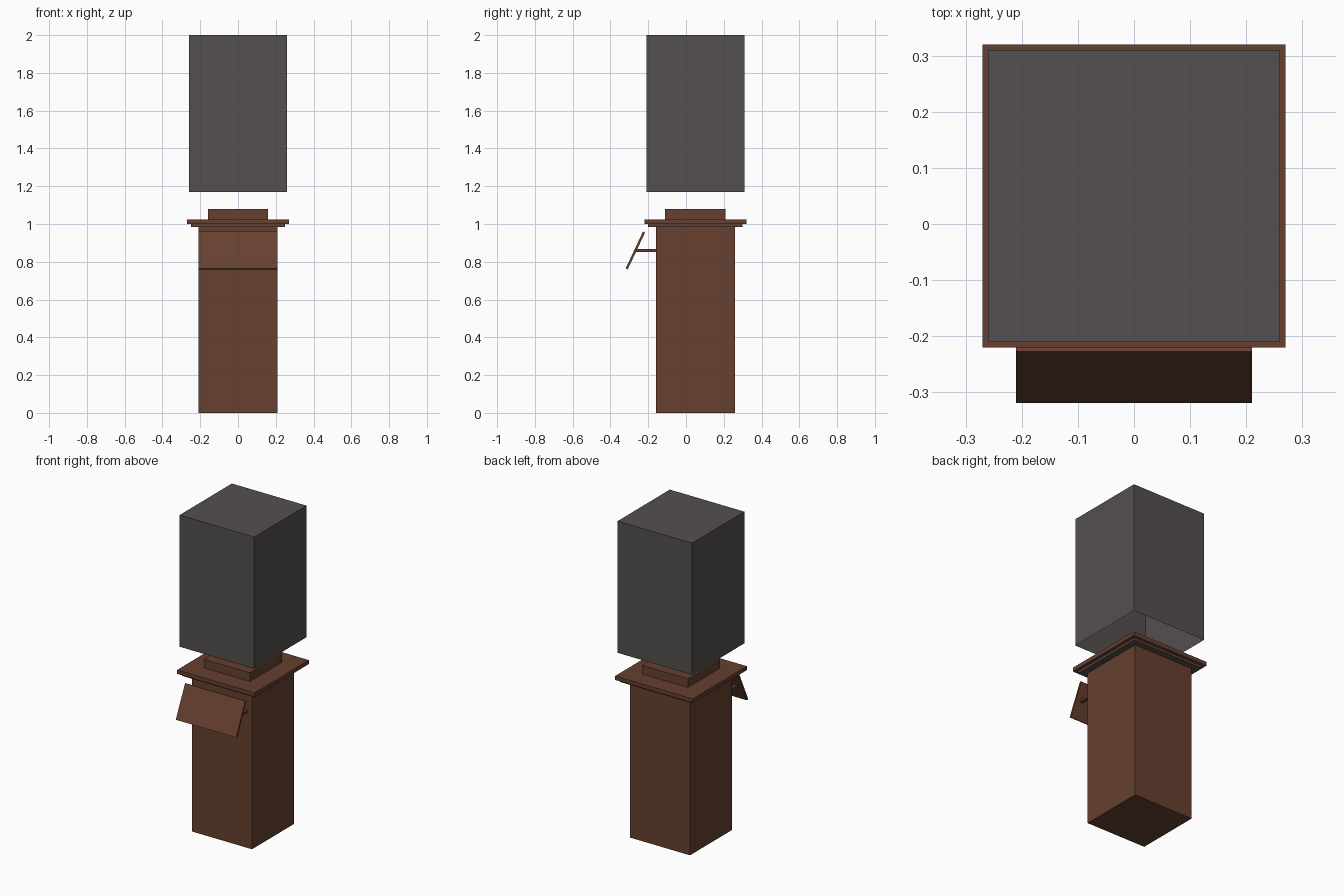
import bpy, bmesh, math
from mathutils import Matrix, Vector

if "Cube" in bpy.data.objects:
    bpy.data.objects.remove(bpy.data.objects["Cube"])


def material(name, rgb):
    m = bpy.data.materials.new(name)
    m.diffuse_color = (*rgb, 1)
    m.use_nodes = True
    m.node_tree.nodes["Principled BSDF"].inputs["Base Color"].default_value = m.diffuse_color
    return m


BROWN = material("brown wood", (0.133, 0.051, 0.029))
GREY = material("dark grey", (0.088, 0.080, 0.077))


def box(name, lo, hi, mats, open_bottom=False, grey_under=False, tilt=0.0):
    """Box between two corners, optionally tilted about x through its centre."""
    lo, hi = Vector(lo), Vector(hi)
    mid, size = (lo + hi) / 2, hi - lo
    bm = bmesh.new()
    bmesh.ops.create_cube(bm, size=1, matrix=Matrix.Diagonal((*size, 1)))
    bm.normal_update()
    under = [f for f in bm.faces if f.normal.z < -0.9]
    if grey_under:
        for f in under:
            f.material_index = 1
    if open_bottom:
        bmesh.ops.delete(bm, geom=under, context='FACES_ONLY')
    bmesh.ops.transform(bm, verts=bm.verts,
                        matrix=Matrix.Translation(mid) @ Matrix.Rotation(tilt, 4, 'X'))
    mesh = bpy.data.meshes.new(name)
    bm.to_mesh(mesh)
    bm.free()
    for m in mats:
        mesh.materials.append(m)
    ob = bpy.data.objects.new(name, mesh)
    bpy.context.collection.objects.link(ob)
    return ob


CY = 0.05  # the pedestal axis sits behind the origin because of the sign


def tier(name, half, z0, z1, mats=(BROWN,), **kw):
    return box(name, (-half, CY - half, z0), (half, CY + half, z1), mats, **kw)


# Pedestal: column, two stepped cornice slabs and the display block
tier("pedestal_column", 0.21, 0.0, 0.985)
tier("lower_cornice", 0.25, 0.985, 1.0, (BROWN, GREY), grey_under=True)
tier("upper_cornice", 0.27, 1.0, 1.025, (BROWN, GREY), grey_under=True)
tier("display_block", 0.16, 1.025, 1.08)

# Raised cover, a thin shell open underneath
tier("display_cover", 0.26, 1.17, 2.0, (GREY,), open_bottom=True)

# Sloping sign plate on the front
box("sign_plate", (-0.21, -0.274, 0.752), (0.21, -0.262, 0.968), (BROWN,),
    tilt=-math.atan2(0.094, 0.2))

# Arms that hold the sign
for side, label in ((-1, "left"), (1, "right")):
    x = side * 0.17
    box(f"sign_arm_{label}", (x - 0.01, -0.268, 0.853), (x + 0.01, -0.16, 0.868), (BROWN,))
